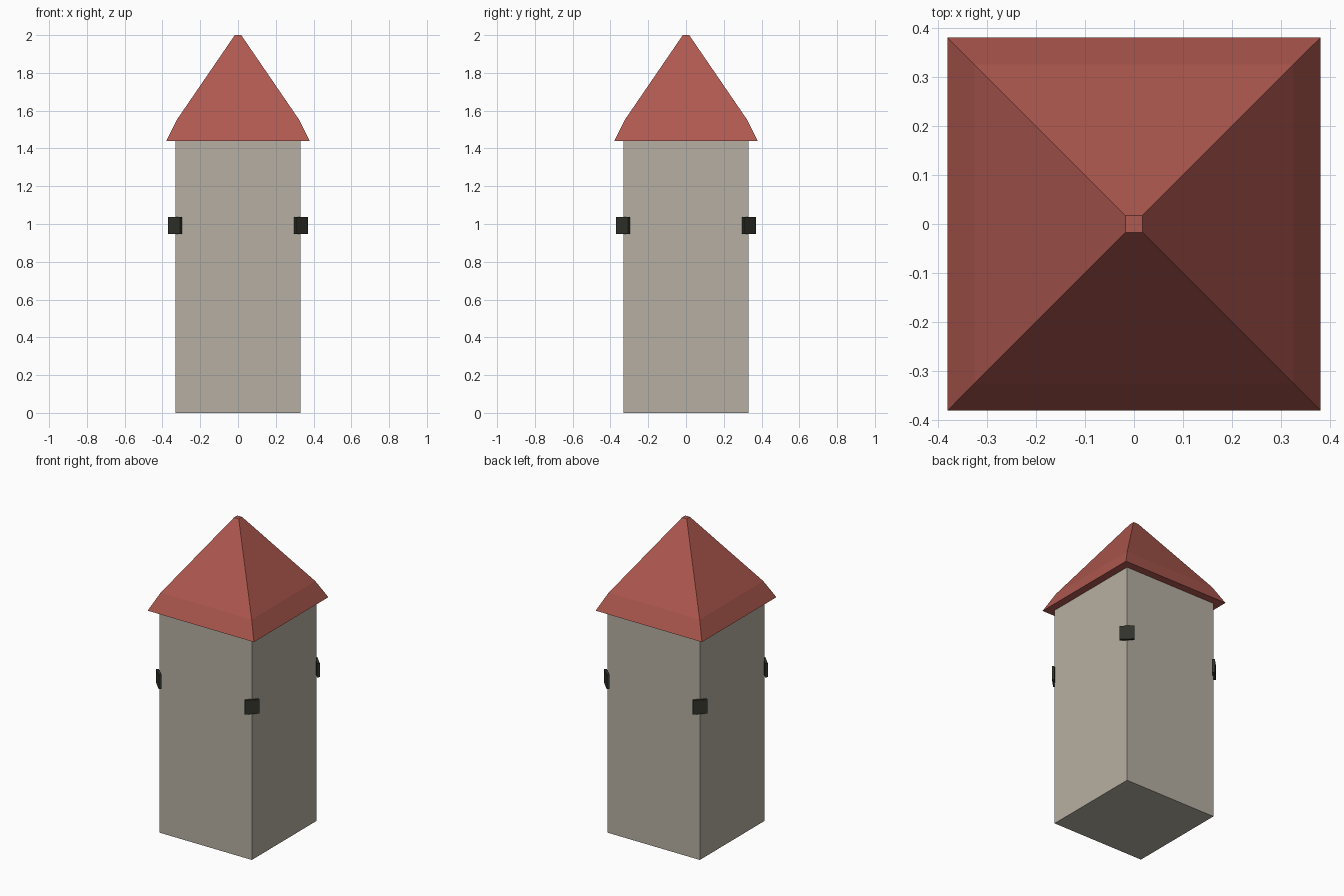
import bpy
import bmesh
import math

cube = bpy.data.objects.get("Cube")
if cube:
    bpy.data.objects.remove(cube, do_unlink=True)


def material(name, rgb):
    mat = bpy.data.materials.new(name)
    mat.use_nodes = True
    colour = (*rgb, 1.0)
    mat.diffuse_color = colour
    mat.node_tree.nodes["Principled BSDF"].inputs["Base Color"].default_value = colour
    return mat


def square_loft(name, profile, mat):
    """Stack square rings given as (half width, height) and cap both ends."""
    bm = bmesh.new()
    rings = [[bm.verts.new((sx * half, sy * half, z))
              for sx, sy in ((-1, -1), (1, -1), (1, 1), (-1, 1))]
             for half, z in profile]
    for low, high in zip(rings, rings[1:]):
        for i in range(4):
            j = (i + 1) % 4
            bm.faces.new((low[i], low[j], high[j], high[i]))
    bm.faces.new(rings[0][::-1])
    bm.faces.new(rings[-1])
    mesh = bpy.data.meshes.new(name)
    bm.to_mesh(mesh)
    bm.free()
    mesh.materials.append(mat)
    obj = bpy.data.objects.new(name, mesh)
    bpy.context.collection.objects.link(obj)
    return obj


stone = material("warm grey stone", (0.47, 0.43, 0.36))
tile = material("red roof tile", (0.43, 0.1, 0.08))
dark = material("dark window", (0.032, 0.032, 0.025))

# Square tower body
square_loft("tower_body", [(0.33, 0), (0.33, 1.44)], stone)

# Flared roof with a small flat tip
square_loft("roof", [(0.38, 1.44), (0.325, 1.55), (0.017, 2.0)], tile)

# Thin dark windows set diagonally across the four corners
corners = {"back_left": 45, "back_right": 135, "front_right": 225, "front_left": 315}
for place, degrees in corners.items():
    angle = math.radians(degrees)
    reach = 0.333 * math.sqrt(2)
    bpy.ops.mesh.primitive_cube_add(
        size=1, rotation=(0, 0, angle),
        location=(reach * math.cos(angle), reach * math.sin(angle), 0.993))
    window = bpy.context.object
    window.name = "corner_window_" + place
    window.scale = (0.016, 0.088, 0.09)
    window.data.materials.append(dark)
